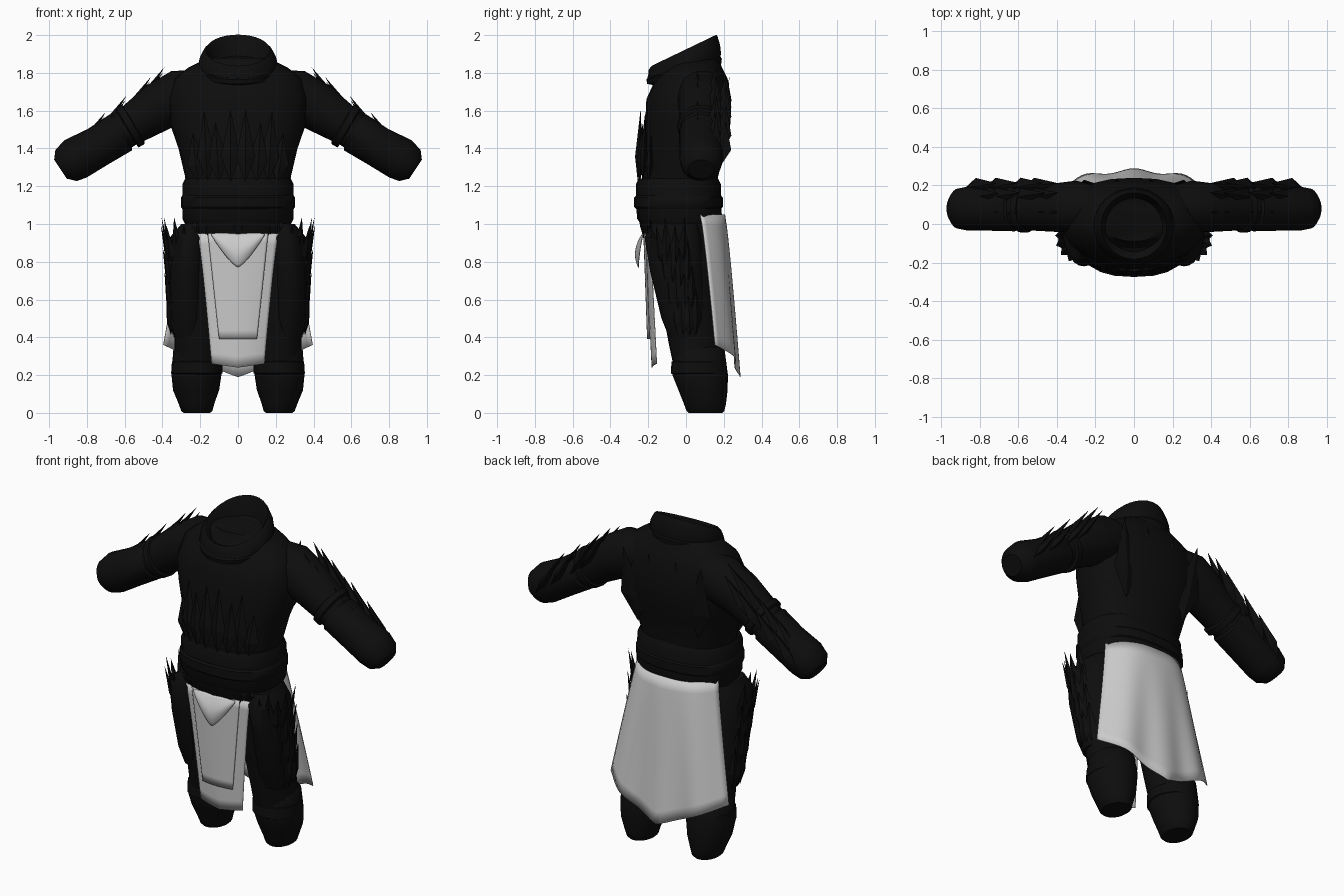
import bpy, bmesh
from math import sin, cos, pi, radians
from mathutils import Vector

cube = bpy.data.objects.get("Cube")
if cube:
    bpy.data.objects.remove(cube, do_unlink=True)


def material(name, value):
    m = bpy.data.materials.new(name)
    m.use_nodes = True
    m.diffuse_color = (value, value, value, 1)
    bsdf = m.node_tree.nodes["Principled BSDF"]
    bsdf.inputs["Base Color"].default_value = (value, value, value, 1)
    return m


BLACK = material("black_leather", 0.004)
CLOTH = material("pale_grey_cloth", 0.6)


def finish(name, bm, mat, mirror=False, smooth=True, thick=0):
    bmesh.ops.recalc_face_normals(bm, faces=bm.faces)
    mesh = bpy.data.meshes.new(name)
    bm.to_mesh(mesh)
    bm.free()
    mesh.materials.append(mat)
    ob = bpy.data.objects.new(name, mesh)
    bpy.context.collection.objects.link(ob)
    if thick:
        mod = ob.modifiers.new("thickness", 'SOLIDIFY')
        mod.thickness, mod.offset = thick, 0
    if mirror:
        ob.modifiers.new("mirror", 'MIRROR').use_mirror_merge = False
    if smooth:
        bpy.ops.object.select_all(action='DESELECT')
        ob.select_set(True)
        bpy.context.view_layer.objects.active = ob
        bpy.ops.object.shade_smooth_by_angle(angle=radians(40))
    return ob


def loft(name, rings, along=False, tilt=None, mirror=False, sides=24, power=1.0):
    """Skin rings (x, y, z, rx, ry); along turns them across the path, tilt slopes them in y."""
    bm = bmesh.new()
    loops = []
    for i, (x, y, z, rx, ry) in enumerate(rings):
        u = Vector((1, 0, 0))
        if along:
            a, b = rings[max(i - 1, 0)], rings[min(i + 1, len(rings) - 1)]
            t = (Vector(b[:3]) - Vector(a[:3])).normalized()
            u = Vector((0, 1, 0)).cross(t)
        v = Vector((0, 1, tilt[i] if tilt else 0))
        loop = []
        for k in range(sides):
            c, s = cos(2 * pi * k / sides), sin(2 * pi * k / sides)
            c = abs(c) ** power * (1 if c > 0 else -1)
            s = abs(s) ** power * (1 if s > 0 else -1)
            loop.append(bm.verts.new(Vector((x, y, z)) + u * rx * c + v * ry * s))
        loops.append(loop)
    for a, b in zip(loops, loops[1:]):
        for k in range(sides):
            n = (k + 1) % sides
            bm.faces.new((a[k], a[n], b[n], b[k]))
    bm.faces.new(loops[0])
    bm.faces.new(loops[-1])
    return finish(name, bm, BLACK, mirror)


def blades(name, items, mirror=True):
    """Pointed plates: each item is (base, tip, side direction, width, thickness)."""
    bm = bmesh.new()
    for base, tip, side, w, t in items:
        base, tip, side = Vector(base), Vector(tip), Vector(side).normalized()
        out = (tip - base).cross(side).normalized() * t
        mid = base.lerp(tip, 0.35)
        belt = [bm.verts.new(mid + d) for d in (side * w, out, -side * w, -out)]
        ends = [bm.verts.new(base), bm.verts.new(tip)]
        for k in range(4):
            for e in ends:
                bm.faces.new((belt[k], belt[(k + 1) % 4], e))
    return finish(name, bm, BLACK, mirror, smooth=False)


def sheet(name, fn, nu=24, nv=12):
    """Cloth from a function of u in -1..1 and v in 0..1."""
    bm = bmesh.new()
    g = [[bm.verts.new(fn(2 * i / nu - 1, j / nv)) for i in range(nu + 1)] for j in range(nv + 1)]
    for j in range(nv):
        for i in range(nu):
            bm.faces.new((g[j][i], g[j][i + 1], g[j + 1][i + 1], g[j + 1][i]))
    return finish(name, bm, CLOTH, thick=0.004)


# Torso, belt and pelvis
loft("torso", [(0, -.03, 1.15, .27, .2), (0, -.03, 1.25, .28, .2), (0, -.015, 1.4, .315, .22),
               (0, .01, 1.53, .36, .225), (0, .015, 1.66, .37, .225), (0, .03, 1.77, .34, .19),
               (0, .04, 1.83, .26, .15), (0, .04, 1.88, .16, .13)], power=.85)
loft("belt", [(0, -.03, 1.0, .28, .21), (0, -.035, 1.03, .295, .225), (0, -.04, 1.21, .295, .225),
              (0, -.04, 1.24, .28, .21)], power=.8)
loft("belt_trim", [(0, -.04, 1.08, .295, .225), (0, -.04, 1.09, .302, .235), (0, -.04, 1.14, .302, .235),
                   (0, -.04, 1.15, .295, .225)], power=.8)
loft("pelvis", [(0, -.04, .84, .16, .14), (0, -.05, .92, .26, .175), (0, -.05, 1.02, .285, .2)], power=.85)
blades("belt_fringe", [((x, -.235 + x * x, 1.02), (x, -.225 + x * x, .93), (1, 0, 0), .03, .012)
                       for x in (.02, .07, .12, .17, .22)])

# Pointed chest and back plates
blades("chest_plates", [((x, y, 1.22), (x + dx, y + .015, top), (1, .5 * x, 0), .05, .02)
                        for x, y, dx, top in ((.04, -.255, .0, 1.61), (.1, -.245, .02, 1.54),
                                              (.16, -.23, .02, 1.6), (.21, -.2, .03, 1.48))])
blades("back_plates", [((x, .17, 1.32), (x * 1.3, .23, 1.78), (1, 0, 0), .08, .02) for x in (.07, .2)])

# Hood with a sloping opening
slope = [.1, .2, .35, .42, .48, .48, .45, .3]
loft("hood", [(0, .0, 1.77, .16, .15), (0, -.005, 1.8, .2, .185), (0, -.01, 1.84, .21, .195),
              (0, -.01, 1.87, .205, .19), (0, -.015, 1.905, .185, .182), (0, -.01, 1.92, .17, .172),
              (0, -.005, 1.9, .155, .155), (0, .0, 1.82, .13, .13)], tilt=slope, sides=32)
loft("hood_fold", [(0, -.01, 1.775, .17, .16), (0, -.01, 1.79, .205, .195), (0, -.01, 1.82, .212, .2),
                   (0, -.01, 1.845, .19, .18)], tilt=[.25, .25, .28, .3], sides=32)

# Sleeves and gauntlets
loft("arm", [(.2, .09, 1.71, .11, .11), (.3, .09, 1.68, .14, .135), (.42, .085, 1.62, .13, .125),
             (.6, .08, 1.5, .1, .11), (.72, .08, 1.42, .1, .105)], along=True, mirror=True)
loft("gauntlet", [(.6, .08, 1.495, .09, .1), (.62, .08, 1.485, .112, .118), (.74, .08, 1.41, .108, .115),
                  (.86, .08, 1.345, .115, .115), (.91, .08, 1.31, .1, .105), (.94, .08, 1.29, .06, .07)],
     along=True, mirror=True)
loft("elbow_band", [(.55, .08, 1.53, .105, .115), (.555, .08, 1.527, .12, .125), (.585, .08, 1.51, .12, .125),
                    (.59, .08, 1.507, .105, .115)], along=True, mirror=True)

# Rows of blades along the outer arm, tips toward the shoulder
arm_blades = []
for x, z, length in ((.5, 1.65, .22), (.57, 1.6, .22), (.7, 1.5, .22), (.8, 1.43, .2)):
    for y, drop in ((.06, .015), (.13, .0), (.185, .03)):
        base = Vector((x, y, z - drop))
        tip = base + Vector((-.5, .15 * (y > .1), .82)) * length * (1 - drop * 4)
        arm_blades.append((base + Vector((.08, 0, -.09)), tip, (0, 1, 0), .045, .022))
blades("arm_blades", arm_blades)

# Legs, knee bands and boots
loft("leg", [(.15, -.03, 1.0, .13, .16), (.18, -.015, .8, .14, .155), (.2, .015, .55, .135, .14),
             (.21, .045, .36, .125, .135), (.215, .07, .22, .12, .13)], mirror=True)
loft("boot", [(.215, .065, .35, .11, .12), (.218, .068, .33, .125, .137), (.22, .075, .2, .132, .147),
              (.222, .09, .12, .122, .13), (.22, .1, .05, .095, .112), (.218, .103, .01, .082, .1),
              (.218, .103, 0, .07, .09)], mirror=True)
loft("knee_band", [(.218, .07, .2, .12, .135), (.218, .07, .21, .136, .15), (.216, .068, .27, .134, .145),
                   (.216, .068, .28, .12, .13)], mirror=True)

# Thigh guards with upright blades in layers
loft("thigh_guard", [(.26, .01, .4, .08, .1), (.265, -.01, .5, .095, .12), (.27, -.05, .75, .1, .14),
                     (.26, -.07, .93, .1, .15), (.25, -.06, 1.0, .05, .12)], mirror=True)
thigh_blades = []
for row, z in enumerate((.41, .52, .64, .75)):
    lean = .05 * row / 3
    for k in range(6):
        a = radians(-85 + 23 * k)
        radial = Vector((cos(a), sin(a), 0))
        base = Vector((.27, .01 - .025 * row, z)) + radial * .085
        tip = base + radial * (.02 + lean * .6) + Vector((.005, -.01, .21 + .012 * row + .04 * (k % 2)))
        thigh_blades.append((base, tip, (-sin(a), cos(a), 0), .035, .014))
blades("thigh_blades", thigh_blades)


# Front tabard with an overlaid panel and a draped bib
def tabard(u, v):
    return (u * (.215 - .075 * v ** .8), -.215 + .035 * v + .025 * u * u,
            .95 - .69 * v - .02 * v * (1 - abs(u)))


def panel(u, v):
    return (u * (.16 - .06 * v), -.224 + .02 * v + .012 * u * u, .95 - .56 * v)


def bib(u, v):
    return (.14 * u, -.228 - .04 * (1 - u * u) * sin(pi * v * .8),
            .95 - v * (.01 + .17 * (1 - abs(u) ** 1.3)))


sheet("front_tabard", tabard)
sheet("front_panel", panel)
sheet("front_bib", bib)


# Long wrapped cloth at the back with soft folds and a pointed hem
def back_cloth(u, v):
    wave = .012 * v * cos(3 * pi * u)
    hem = .19 + .17 * abs(u) ** 1.1
    return (u * (.27 + .125 * v), .205 + .07 * v ** .8 - (.13 - .02 * v) * abs(u) ** 3 + wave,
            1.05 + v * (hem - 1.05))


sheet("back_cloth", back_cloth, nu=32)
